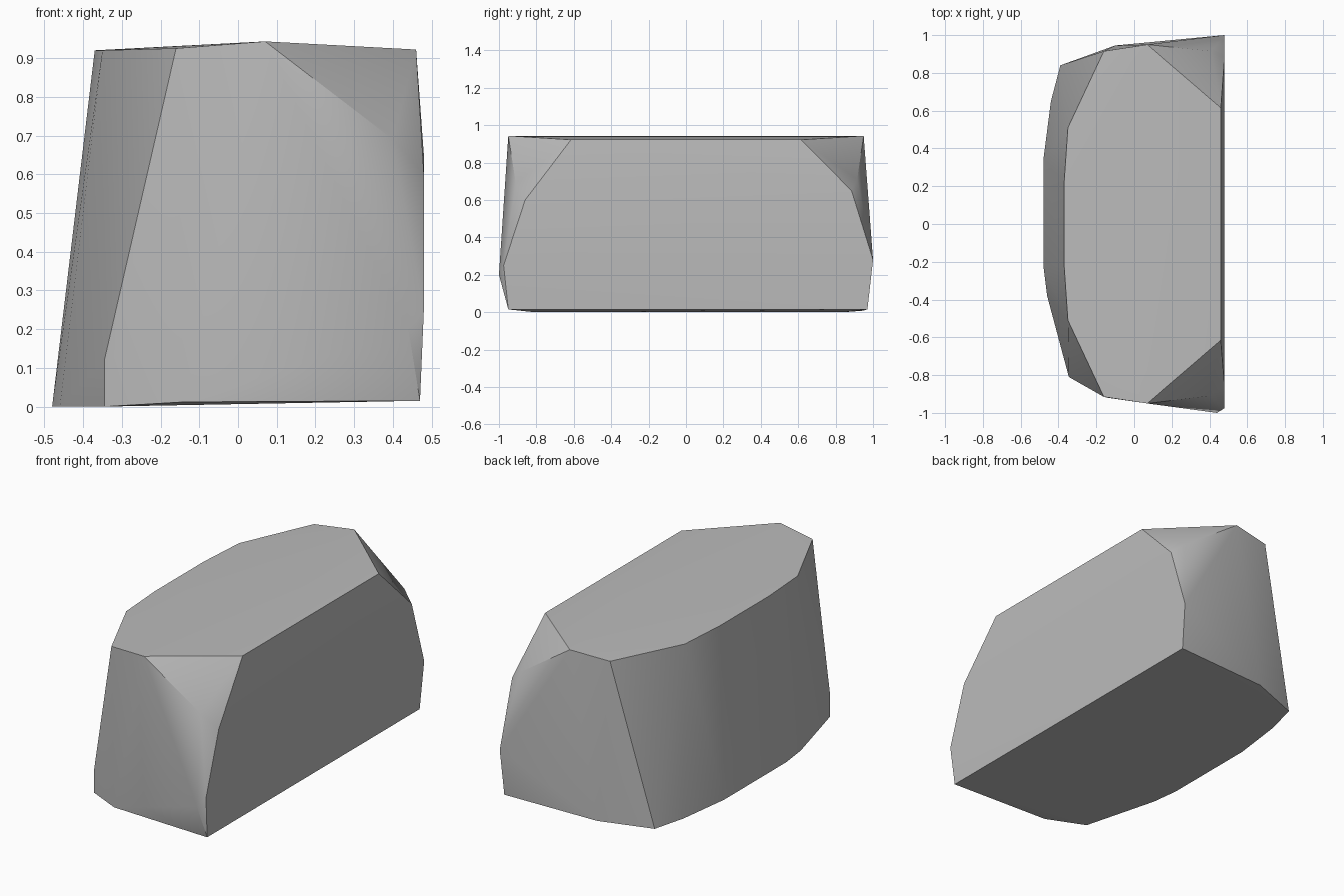
import bpy
import bmesh
import math

default_cube = bpy.data.objects.get("Cube")
if default_cube is not None:
    bpy.data.objects.remove(default_cube, do_unlink=True)


def make_material(name, level):
    material = bpy.data.materials.new(name)
    material.use_nodes = True
    colour = (level, level, level, 1)
    material.diffuse_color = colour
    material.node_tree.nodes["Principled BSDF"].inputs["Base Color"].default_value = colour
    return material


def both_ends(points):
    """Repeat half an outline at the opposite end of the stone."""
    return points + [(x, -y, z) for x, y, z in points]


# Flat top facet, the same at both ends
top_outline = both_ends([
    (.07, .95, .943),
    (-.16, .915, .925),
    (-.35, .51, .92),
    (-.37, .22, .92),
    (.46, .615, .922),
])

# Bowed base outline, running from the back to the front
base_outline = [
    (.47, .97, .015),
    (-.1, .945, .008),
    (-.39, .84, 0),
    (-.44, .65, 0),
    (-.48, .34, 0),
    (-.48, -.22, 0),
    (-.46, -.38, 0),
    (-.345, -.81, 0),
    (-.14, -.92, .012),
    (.47, -.95, .015),
]

# Chipped corners beside the flat side facet
back_chip = [(.48, .885, .65), (.41, .915, .71), (.478, 1, .28)]
front_chip = [(.48, -.86, .6), (.4, -.91, .69), (.44, -1, .2), (.48, -.975, .25)]
front_bevel = [(-.345, -.81, .12)]


def make_stone(name, points, material):
    """Wrap the facet corners in a convex skin."""
    mesh = bpy.data.meshes.new(name)
    bm = bmesh.new()
    for point in points:
        bm.verts.new(point)
    bmesh.ops.convex_hull(bm, input=bm.verts[:])
    loose = [vert for vert in bm.verts if not vert.link_faces]
    bmesh.ops.delete(bm, geom=loose, context="VERTS")
    bmesh.ops.recalc_face_normals(bm, faces=bm.faces[:])
    bm.to_mesh(mesh)
    bm.free()
    mesh.materials.append(material)
    stone = bpy.data.objects.new(name, mesh)
    bpy.context.collection.objects.link(stone)
    return stone


# Stone block with soft facets and crisp main edges
stone = make_stone(
    "stone_block",
    top_outline + base_outline + back_chip + front_chip + front_bevel,
    make_material("stone grey", .5),
)
bpy.ops.object.select_all(action="DESELECT")
stone.select_set(True)
bpy.context.view_layer.objects.active = stone
bpy.ops.object.shade_smooth_by_angle(angle=math.radians(30))
